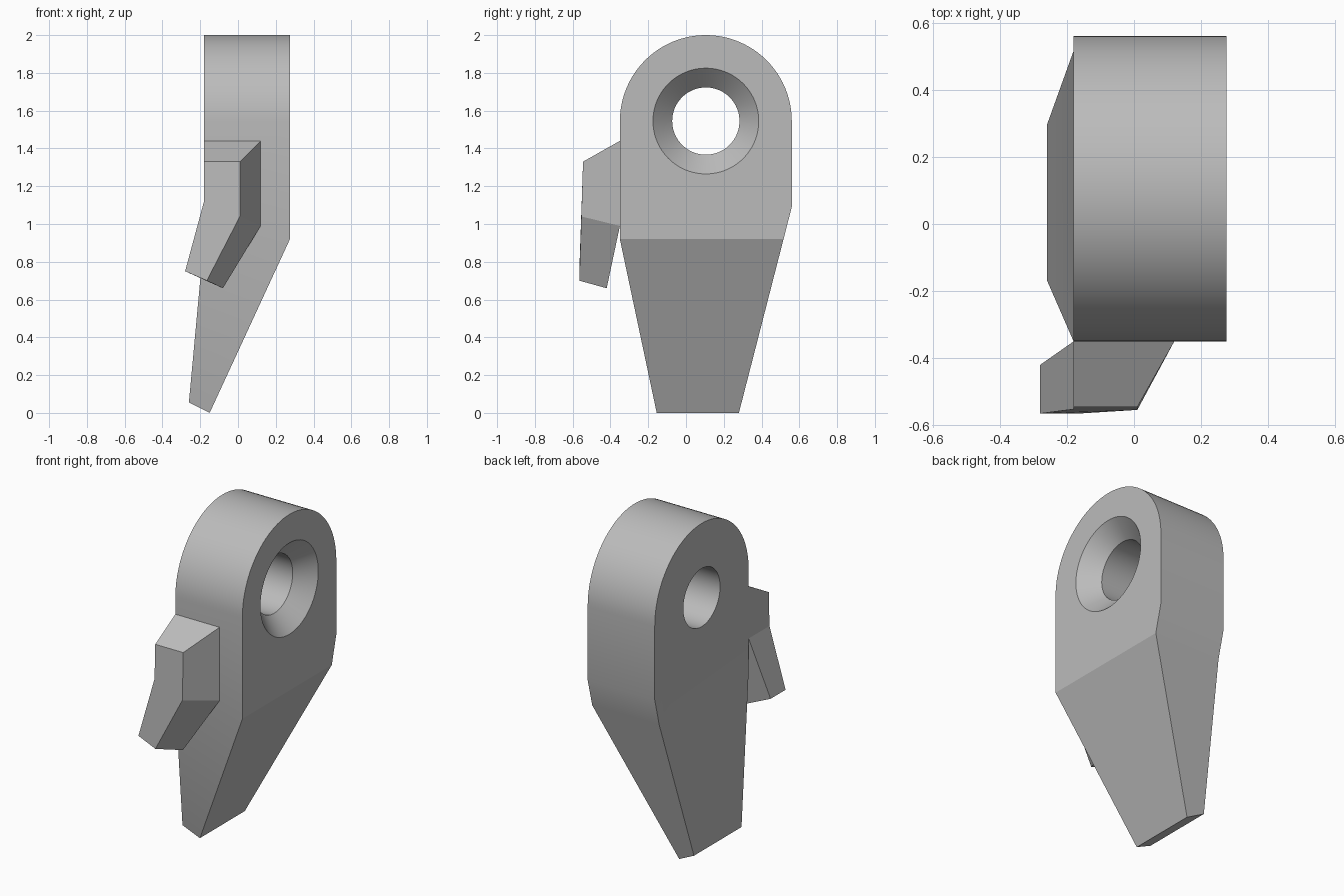
import bpy
import bmesh
import math

cube = bpy.data.objects.get("Cube")
if cube:
    bpy.data.objects.remove(cube, do_unlink=True)

grey = bpy.data.materials.new("plain grey")
grey.use_nodes = True
grey.diffuse_color = (0.5, 0.5, 0.5, 1)
grey.node_tree.nodes["Principled BSDF"].inputs["Base Color"].default_value = (0.5, 0.5, 0.5, 1)

HOLE_Y, HOLE_Z = 0.105, 1.545


def loft(name, rings):
    """Solid through equal-length rings of points, capped at both ends."""
    bm = bmesh.new()
    rows = [[bm.verts.new(p) for p in ring] for ring in rings]
    n = len(rows[0])
    for a, b in zip(rows, rows[1:]):
        for i in range(n):
            j = (i + 1) % n
            bm.faces.new((a[i], a[j], b[j], b[i]))
    bm.faces.new(rows[0])
    bm.faces.new(rows[-1])
    bmesh.ops.recalc_face_normals(bm, faces=bm.faces)
    mesh = bpy.data.meshes.new(name)
    bm.to_mesh(mesh)
    bm.free()
    mesh.materials.append(grey)
    obj = bpy.data.objects.new(name, mesh)
    bpy.context.collection.objects.link(obj)
    return obj


def circle(x, radius, n=96):
    return [(x, HOLE_Y + radius * math.cos(2 * math.pi * i / n),
             HOLE_Z + radius * math.sin(2 * math.pi * i / n)) for i in range(n)]


def apply_boolean(obj, other, operation):
    mod = obj.modifiers.new(operation, "BOOLEAN")
    mod.operation = operation
    mod.solver = "EXACT"
    mod.object = other
    bpy.context.view_layer.objects.active = obj
    bpy.ops.object.modifier_apply(modifier=mod.name)
    bpy.data.objects.remove(other, do_unlink=True)


def shade(obj):
    bpy.ops.object.select_all(action="DESELECT")
    obj.select_set(True)
    bpy.context.view_layer.objects.active = obj
    bpy.ops.object.shade_smooth_by_angle(angle=math.radians(20))


# Body: rounded, tapering side outline
outline = [(HOLE_Y + 0.455 * math.cos(math.pi * i / 48),
            HOLE_Z + 0.455 * math.sin(math.pi * i / 48)) for i in range(49)]
outline += [(-0.35, 0.92), (-0.155, 0), (0.28, 0), (0.56, 1.09)]
body = loft("lever_body", [[(x, y, z) for y, z in outline] for x in (-0.5, 0.5)])

# Bent front outline trims the body thickness
bend = [(-0.18, 2.2), (-0.18, 0.92), (-0.26, 0.055), (-0.15, 0), (0.275, 0.92), (0.275, 2.2)]
trim = loft("bend_trim", [[(x, y, z) for x, z in bend] for y in (-1, 1)])
apply_boolean(body, trim, "INTERSECT")

# Through hole with a countersink on the left face
cutter = loft("hole_cutter", [circle(-0.4, 0.178), circle(0.173, 0.178),
                              circle(0.275, 0.28), circle(0.285, 0.29)])
apply_boolean(body, cutter, "DIFFERENCE")
shade(body)

# Bent lug on the front: top, bend and tip sections
lug = loft("front_lug", [
    [(-0.18, -0.35, 1.44), (0.12, -0.35, 1.44), (0.01, -0.545, 1.33), (-0.18, -0.545, 1.33)],
    [(-0.18, -0.35, 1.12), (0.12, -0.35, 0.99), (0.01, -0.554, 1.04), (-0.18, -0.552, 1.12)],
    [(-0.28, -0.42, 0.75), (-0.08, -0.42, 0.66), (-0.165, -0.565, 0.70), (-0.28, -0.565, 0.75)],
])
